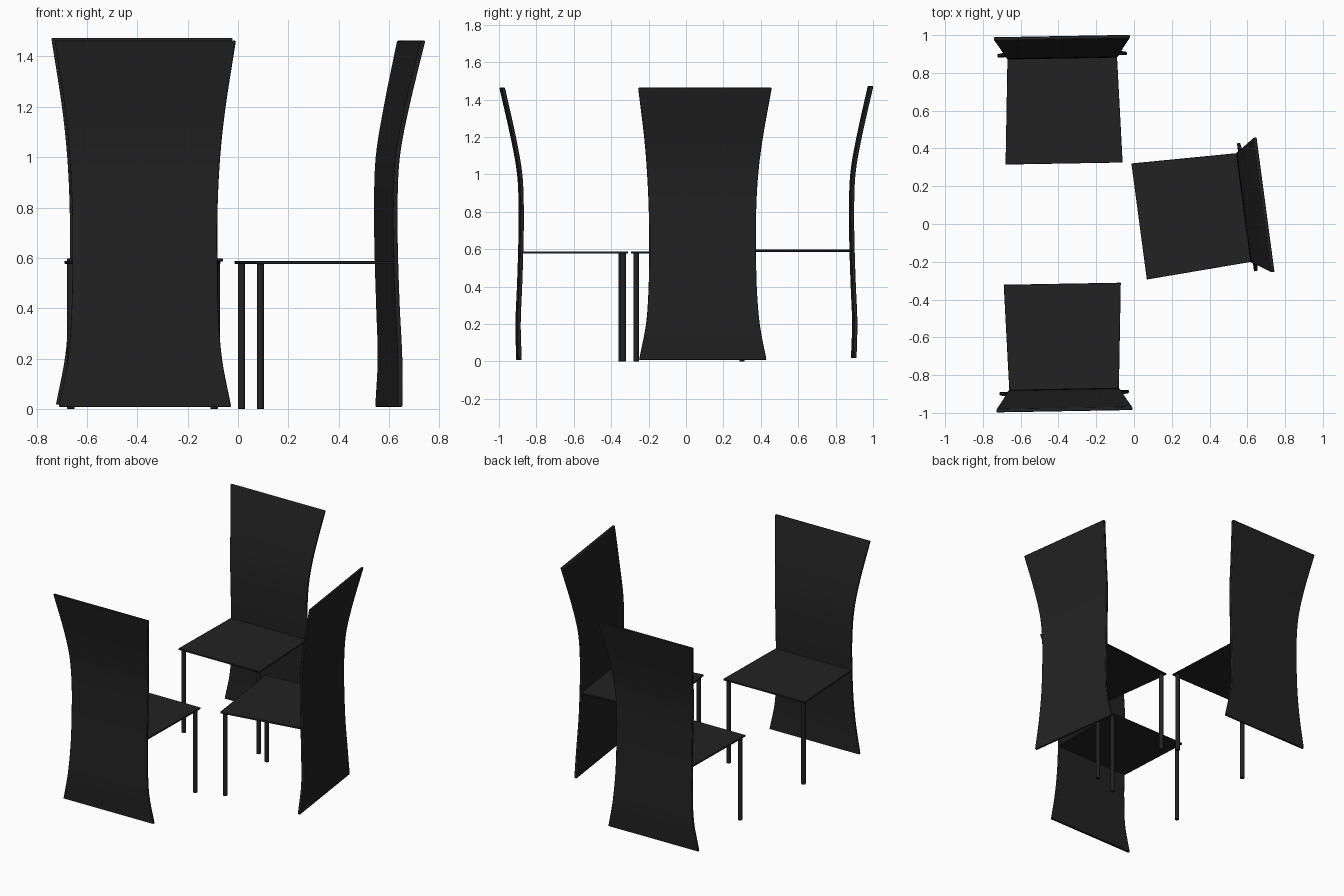
import bpy
import bmesh
from math import radians
from mathutils import Matrix, Vector

cube = bpy.data.objects.get("Cube")
if cube:
    bpy.data.objects.remove(cube, do_unlink=True)

black = bpy.data.materials.new("matte black")
black.use_nodes = True
black.diffuse_color = (0.016, 0.016, 0.016, 1)
black.node_tree.nodes["Principled BSDF"].inputs["Base Color"].default_value = (0.016, 0.016, 0.016, 1)

SEAT_TOP = 0.588
SEAT_THICK = 0.012
SEAT_DEPTH = 0.565
FRONT_HALF, REAR_HALF = 0.31, 0.29
LEG_RADIUS = 0.0145

# Back panel outline: height, lean, half width
BACK = [Vector(p) for p in (
    (0.008, 0.012, 0.343), (0.2, 0.017, 0.306), (0.4, 0.009, 0.291),
    (0.6, 0.0025, 0.288), (0.8, 0.0, 0.289), (1.0, 0.008, 0.299),
    (1.2, 0.043, 0.320), (1.463, 0.102, 0.360))]


def smooth_path(points, steps=5):
    """Catmull-Rom samples through the given points."""
    pts = [2 * points[0] - points[1]] + points + [2 * points[-1] - points[-2]]
    out = []
    for a, b, c, d in zip(pts, pts[1:], pts[2:], pts[3:]):
        for i in range(steps):
            t = i / steps
            out.append(0.5 * (2 * b + (c - a) * t + (2 * a - 5 * b + 4 * c - d) * t ** 2
                              + (3 * b - a - 3 * c + d) * t ** 3))
    return out + [points[-1]]


def finish(bm, name, place, bevel):
    bmesh.ops.recalc_face_normals(bm, faces=bm.faces)
    mesh = bpy.data.meshes.new(name)
    bm.to_mesh(mesh)
    bm.free()
    mesh.materials.append(black)
    obj = bpy.data.objects.new(name, mesh)
    bpy.context.collection.objects.link(obj)
    obj.matrix_world = place
    mod = obj.modifiers.new("soft edges", 'BEVEL')
    mod.width, mod.segments = bevel, 2
    mod.limit_method, mod.angle_limit = 'ANGLE', radians(40)
    bpy.ops.object.select_all(action='DESELECT')
    obj.select_set(True)
    bpy.context.view_layer.objects.active = obj
    bpy.ops.object.shade_smooth_by_angle(angle=radians(35))
    return obj


def back_panel(name, place):
    # Closed rings of four corners, bridged upward
    bm = bmesh.new()
    half = 0.009
    rings = [[bm.verts.new((sx * w, y + sy * half, z))
              for sx, sy in ((-1, -1), (1, -1), (1, 1), (-1, 1))]
             for z, y, w in smooth_path(BACK)]
    for low, high in zip(rings, rings[1:]):
        for i in range(4):
            j = (i + 1) % 4
            bm.faces.new((low[i], low[j], high[j], high[i]))
    bm.faces.new(rings[0][::-1])
    bm.faces.new(rings[-1])
    finish(bm, name, place, 0.004)


def seat(name, place):
    # Slab that tapers toward the back panel
    bm = bmesh.new()
    bmesh.ops.create_cube(bm, size=1)
    for v in bm.verts:
        front = v.co.y < 0
        v.co.x *= 2 * (FRONT_HALF if front else REAR_HALF)
        v.co.y = -SEAT_DEPTH if front else 0
        v.co.z = SEAT_TOP - SEAT_THICK * (0.5 - v.co.z)
    finish(bm, name, place, 0.003)


def leg(name, place, side):
    bm = bmesh.new()
    height = SEAT_TOP - SEAT_THICK / 2
    spot = Vector((side * (FRONT_HALF - 0.025), -SEAT_DEPTH + 0.025, height / 2))
    bmesh.ops.create_cone(bm, cap_ends=True, segments=20, radius1=LEG_RADIUS,
                          radius2=LEG_RADIUS, depth=height,
                          matrix=Matrix.Translation(spot))
    finish(bm, name, place, 0.002)


# Three chairs: label, position, turn in degrees
for label, spot, turn in (("rear", (-0.38, 0.885, 0.01), 1),
                          ("front", (-0.37, -0.881, 0), 181),
                          ("side", (0.587, 0.088, 0), -82.4)):
    place = Matrix.Translation(spot) @ Matrix.Rotation(radians(turn), 4, 'Z')
    back_panel(label + "_chair_back", place)
    seat(label + "_chair_seat", place)
    leg(label + "_chair_left_leg", place, 1)
    leg(label + "_chair_right_leg", place, -1)
